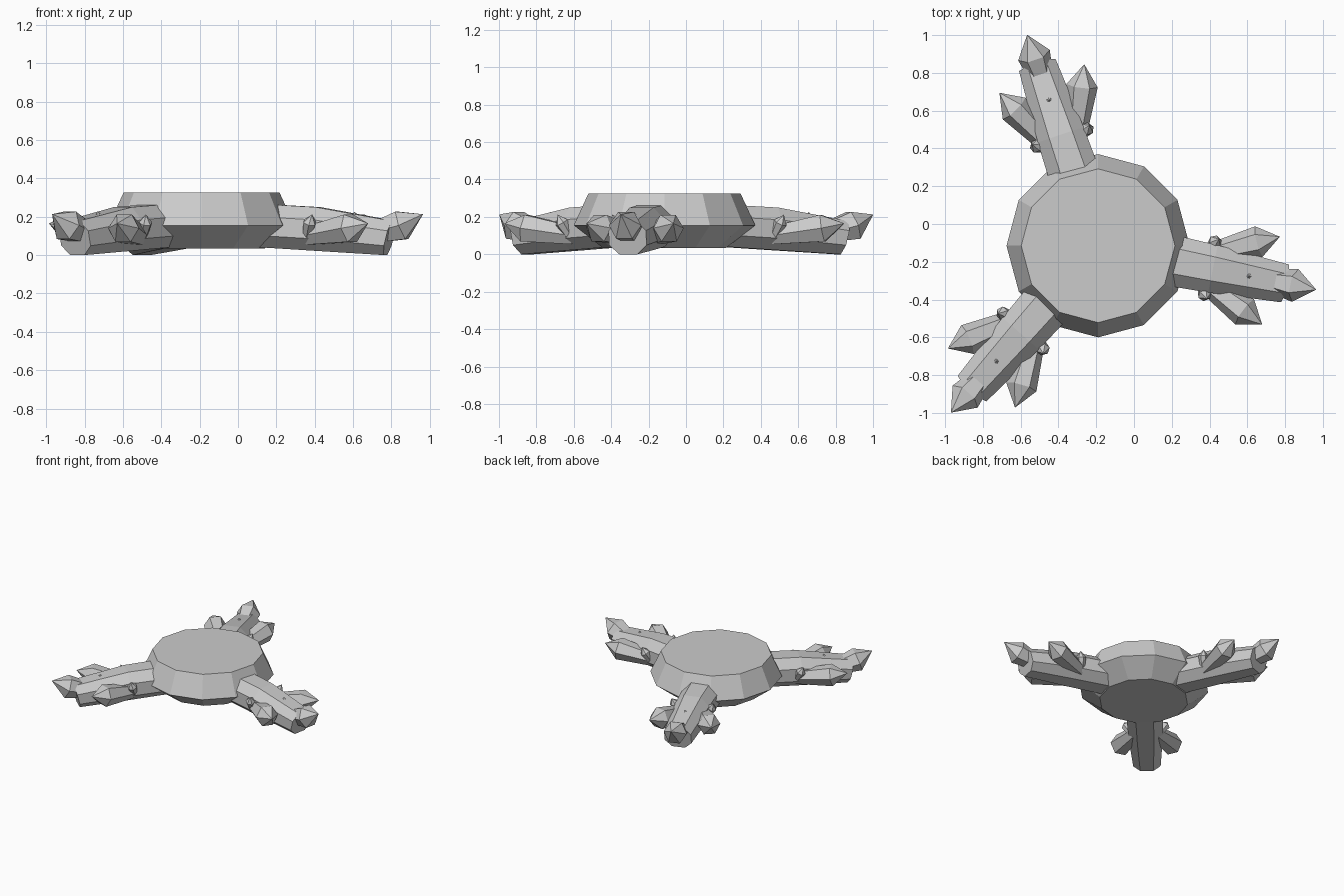
import bpy, math
from mathutils import Vector, Matrix

if "Cube" in bpy.data.objects:
    bpy.data.objects.remove(bpy.data.objects["Cube"])

CENTRE = Vector((-0.19, -0.115, 0))
ARM_ANGLES = (-11.4, 108.6, 228.6)

stone = bpy.data.materials.new("grey stone")
stone.diffuse_color = (0.6, 0.6, 0.6, 1)
stone.use_nodes = True
stone.node_tree.nodes["Principled BSDF"].inputs["Base Color"].default_value = stone.diffuse_color


def loft(name, rings, matrix, tip=None):
    """Skin a list of equal rings, capped at the ends or closed to a tip."""
    n = len(rings[0])
    verts = [Vector(p) for ring in rings for p in ring]
    faces = [tuple(reversed(range(n)))]
    for k in range(len(rings) - 1):
        for i in range(n):
            j = (i + 1) % n
            faces.append((k*n + i, k*n + j, (k+1)*n + j, (k+1)*n + i))
    last = (len(rings) - 1) * n
    if tip is None:
        faces.append(tuple(range(last, last + n)))
    else:
        verts.append(Vector(tip))
        faces += [(last + i, last + (i + 1) % n, len(verts) - 1) for i in range(n)]
    mesh = bpy.data.meshes.new(name)
    mesh.from_pydata([matrix @ v for v in verts], [], faces)
    mesh.materials.append(stone)
    obj = bpy.data.objects.new(name, mesh)
    bpy.context.collection.objects.link(obj)
    return obj


def crystal(name, base, wide, tip, radius, matrix, sides=6):
    """Prism flaring from its base to its widest ring, then a pointed tip."""
    base, wide, tip = Vector(base), Vector(wide), Vector(tip)
    axis = (tip - base).normalized()
    side = axis.cross(Vector((0, 0, 1)))
    if side.length < 0.01:
        side = Vector((1, 0, 0))
    side.normalize()
    up = side.cross(axis)

    def ring(c, r):
        return [c + r * (math.cos(a) * side + math.sin(a) * up)
                for a in (2 * math.pi * i / sides for i in range(sides))]
    return loft(name, [ring(base, radius * 0.65), ring(wide, radius)], matrix, tip)


# Twelve-sided central body
def disc(r, z):
    return [(r * math.cos(i * math.pi / 6), r * math.sin(i * math.pi / 6), z)
            for i in range(12)]


loft("central_body", [disc(0.33, 0.035), disc(0.485, 0.155), disc(0.407, 0.325)],
     Matrix.Translation(CENTRE))


# Eight-sided arm section: outward distance, half width, bottom, top, end lean
def section(u, w, z0, z1, lean):
    h, c = (z1 - z0) / 2, (z0 + z1) / 2
    prof = [(0.48, -1), (1, -0.45), (1, 0.42), (0.5, 1)]
    prof += [(-x, z) for x, z in reversed(prof)]
    return [(u + lean * z, w * x, c + h * z) for x, z in prof]


for k, angle in enumerate(ARM_ANGLES, 1):
    m = Matrix.Translation(CENTRE) @ Matrix.Rotation(math.radians(angle), 4, 'Z')
    # Tapering arm
    loft(f"arm_{k}", [section(0.25, 0.14, 0.045, 0.27, 0),
                      section(0.62, 0.128, 0.022, 0.25, 0),
                      section(1.0, 0.102, 0.0, 0.178, 0.022)], m)
    # Crystal at the end of the arm
    crystal(f"end_crystal_{k}", (0.9, 0, 0.11), (1.065, 0, 0.155),
            (1.178, 0, 0.213), 0.088, m)
    # Crystals along both sides
    for s, label in ((1, "left"), (-1, "right")):
        crystal(f"{label}_crystal_{k}", (0.58, 0.07 * s, 0.10), (0.83, 0.19 * s, 0.14),
                (0.934, 0.237 * s, 0.165), 0.083, m)
        crystal(f"{label}_small_crystal_{k}", (0.58, 0.10 * s, 0.09),
                (0.605, 0.145 * s, 0.17), (0.62, 0.16 * s, 0.212), 0.036, m)
    # Tiny spike on top of the arm
    crystal(f"top_spike_{k}", (0.814, 0, 0.15), (0.814, 0, 0.213),
            (0.814, 0, 0.225), 0.015, m)
